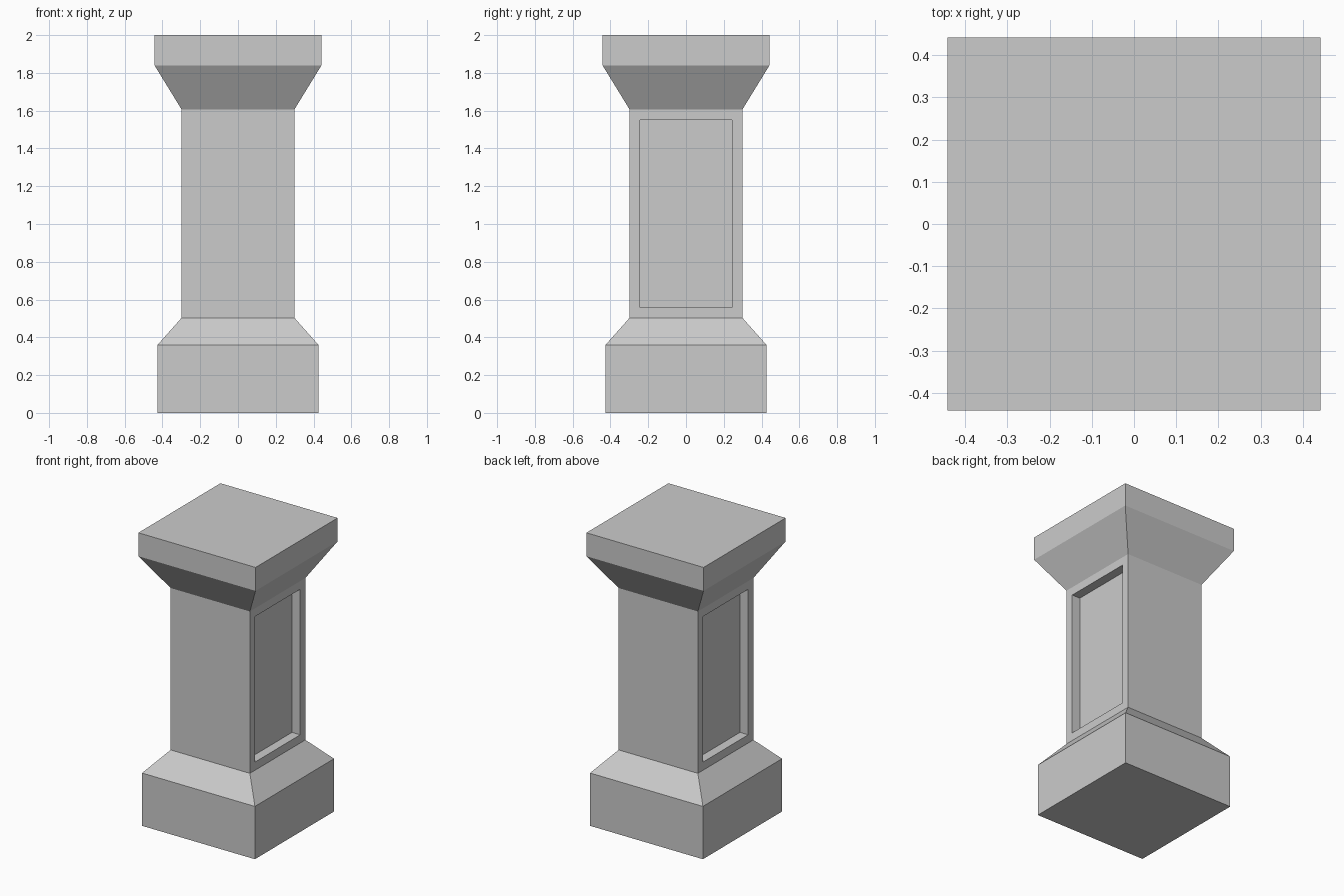
import bpy, bmesh
from mathutils import Vector

if "Cube" in bpy.data.objects:
    bpy.data.objects.remove(bpy.data.objects["Cube"])

# half width and height of each square ring, bottom to top
PROFILE = [(0.426, 0.0), (0.426, 0.36), (0.299, 0.503),
           (0.299, 1.607), (0.442, 1.84), (0.442, 2.0)]
SHAFT = 2          # profile segment that carries the panels
FRAME = 0.079      # border left around each panel
DEPTH = 0.062      # panel recess depth

bm = bmesh.new()

# square pillar body lofted through the profile
rings = [[bm.verts.new((sx * r, sy * r, z))
          for sx, sy in ((-1, -1), (1, -1), (1, 1), (-1, 1))]
         for r, z in PROFILE]
bm.faces.new(rings[0][::-1])
bm.faces.new(rings[-1])
shaft_sides = []
for i, (low, high) in enumerate(zip(rings, rings[1:])):
    for k in range(4):
        n = (k + 1) % 4
        face = bm.faces.new((low[k], low[n], high[n], high[k]))
        if i == SHAFT and k in (1, 3):
            shaft_sides.append(face)
bm.normal_update()

# recessed panels on the left and right of the shaft
bmesh.ops.inset_individual(bm, faces=shaft_sides, thickness=FRAME)
for face in shaft_sides:
    normal = Vector(face.normal)
    panel = bmesh.ops.extrude_discrete_faces(bm, faces=[face])["faces"][0]
    bmesh.ops.translate(bm, verts=panel.verts, vec=-normal * DEPTH)
bmesh.ops.recalc_face_normals(bm, faces=bm.faces)

mesh = bpy.data.meshes.new("pillar")
bm.to_mesh(mesh)
bm.free()
bpy.context.collection.objects.link(bpy.data.objects.new("pillar", mesh))
